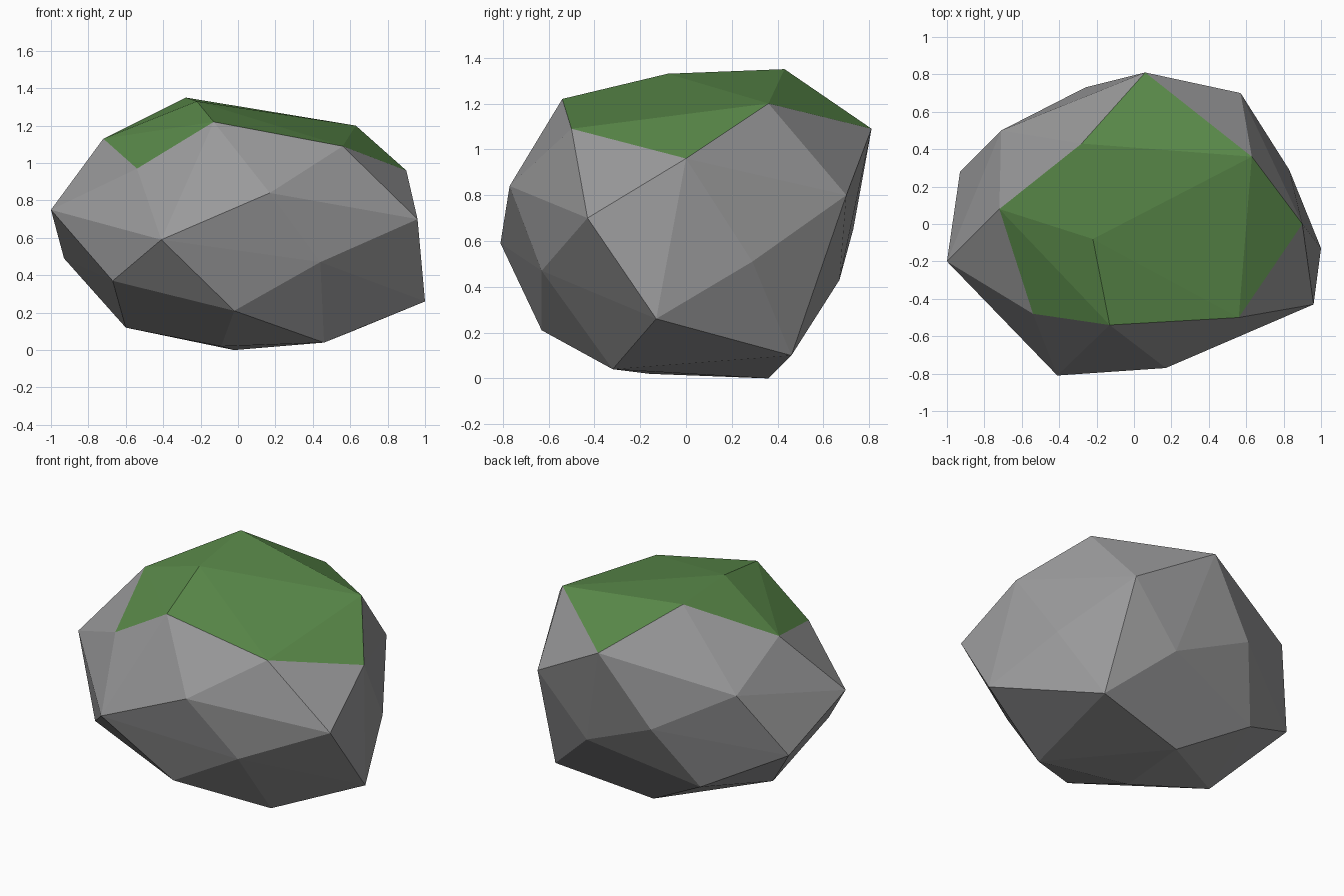
import bpy
import bmesh

default_cube = bpy.data.objects.get("Cube")
if default_cube:
    bpy.data.objects.remove(default_cube, do_unlink=True)


def make_material(name, rgb):
    """Plain single-colour matte material."""
    colour = (*rgb, 1)
    material = bpy.data.materials.new(name)
    material.use_nodes = True
    material.diffuse_color = colour
    shader = material.node_tree.nodes["Principled BSDF"]
    shader.inputs["Base Color"].default_value = colour
    shader.inputs["Roughness"].default_value = 1
    return material


# Corners of the mossy cap, around its rim and at its crown
moss_corners = [
    (-.72, .08, 1.13), (-.28, .43, 1.35), (.06, .81, 1.09),
    (.63, .36, 1.2), (.9, 0, .96), (.56, -.5, 1.09),
    (-.13, -.54, 1.22), (-.54, -.48, .97), (-.22, -.08, 1.33),
]

# Corners of the widest part of the boulder
side_corners = [
    (-1, -.2, .75), (-.41, -.81, .59), (.17, -.77, .84),
    (.96, -.43, .7), (.44, -.63, .47), (.83, .29, .51),
    (.57, .7, .8), (-.26, .73, .65), (-.71, .5, .9),
    (-.93, .28, .49), (.24, .67, .43),
]

# Corners of the underside, tapering to the ground
base_corners = [
    (1, -.13, .26), (-.02, -.63, .21), (-.67, -.5, .37),
    (-.6, -.03, .12), (.46, -.32, .04), (-.02, .36, 0),
    (.61, .46, .1), (-.46, .51, .25), (-.09, -.16, .02),
]


def build_boulder(name, cap, body, materials):
    """Wrap the corners in a faceted hull; faces wholly on the cap get moss."""
    bm = bmesh.new()
    cap_verts = {bm.verts.new(corner) for corner in cap}
    for corner in body:
        bm.verts.new(corner)
    bmesh.ops.convex_hull(bm, input=list(bm.verts))
    bmesh.ops.recalc_face_normals(bm, faces=list(bm.faces))
    for face in bm.faces:
        face.smooth = False
        face.material_index = int(all(v in cap_verts for v in face.verts))
    mesh = bpy.data.meshes.new(name)
    bm.to_mesh(mesh)
    bm.free()
    for material in materials:
        mesh.materials.append(material)
    boulder = bpy.data.objects.new(name, mesh)
    bpy.context.collection.objects.link(boulder)
    return boulder


stone = make_material("stone grey", (.32, .32, .325))
moss = make_material("moss green", (.105, .26, .07))
build_boulder("mossy_boulder", moss_corners, side_corners + base_corners,
              (stone, moss))
